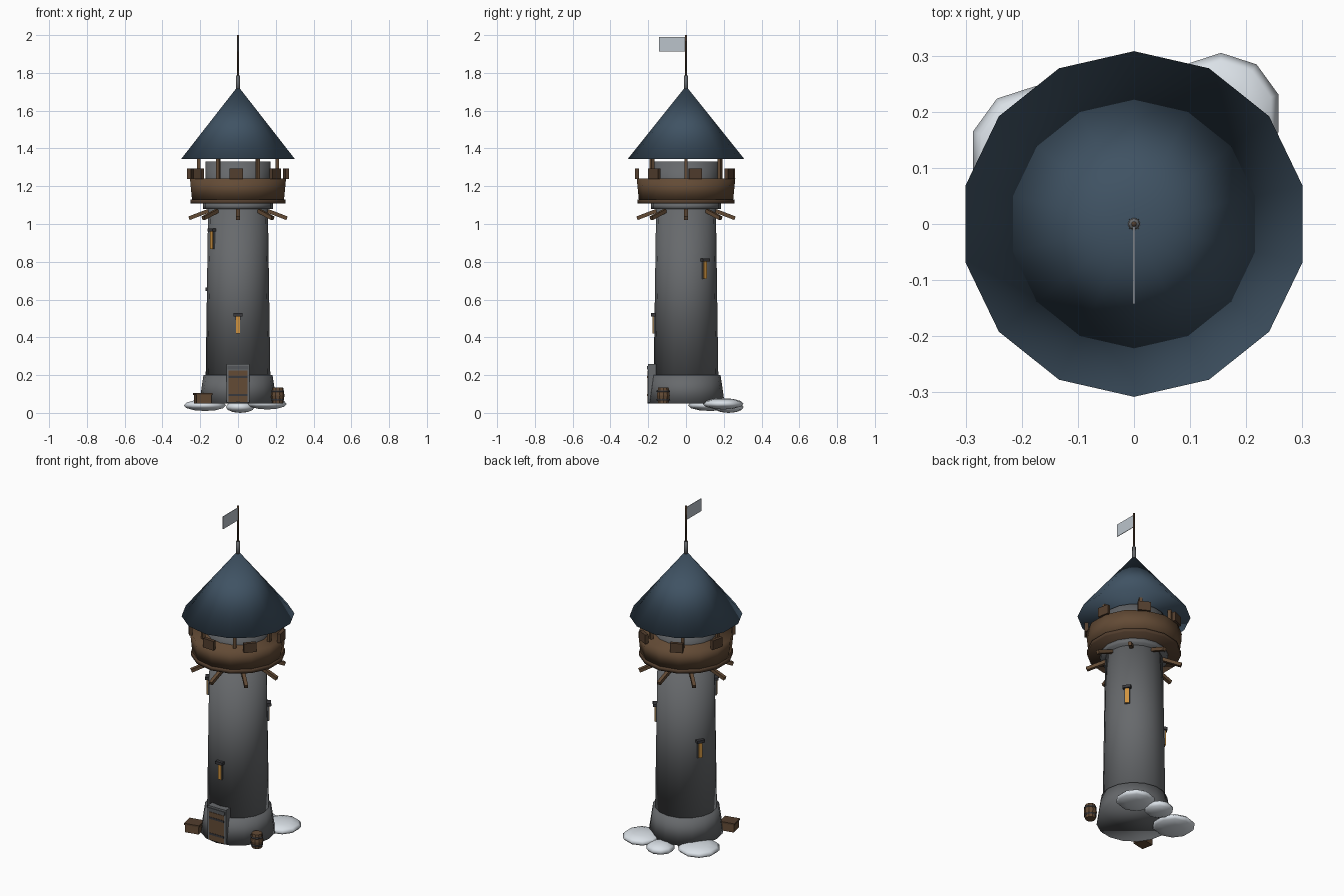
import bpy, bmesh, math
from mathutils import Matrix, Vector

if "Cube" in bpy.data.objects:
    bpy.data.objects.remove(bpy.data.objects["Cube"])


def material(name, rgb):
    m = bpy.data.materials.new(name)
    m.diffuse_color = (*rgb, 1)
    m.use_nodes = True
    m.node_tree.nodes["Principled BSDF"].inputs["Base Color"].default_value = m.diffuse_color
    return m


STONE = material("stone", (0.135, 0.142, 0.15))
DARK_STONE = material("dark_stone", (0.09, 0.097, 0.105))
SLATE = material("blue_slate", (0.05, 0.085, 0.125))
WOOD = material("wood", (0.125, 0.07, 0.036))
DARK_WOOD = material("dark_wood", (0.085, 0.048, 0.027))
IRON = material("iron", (0.04, 0.04, 0.045))
GLOW = material("amber_glass", (0.62, 0.29, 0.05))
SNOW = material("snow", (0.72, 0.77, 0.82))
CLOTH = material("pale_cloth", (0.5, 0.55, 0.6))


def finish(name, bm, mat, smooth=False):
    me = bpy.data.meshes.new(name)
    for f in bm.faces:
        f.smooth = smooth
    bm.to_mesh(me)
    bm.free()
    me.materials.append(mat)
    ob = bpy.data.objects.new(name, me)
    bpy.context.collection.objects.link(ob)
    return ob


def cylinder(name, r0, r1, z0, z1, sides, mat, x=0, y=0):
    bm = bmesh.new()
    bmesh.ops.create_cone(bm, cap_ends=True, segments=sides, radius1=r0, radius2=r1,
                          depth=z1 - z0, matrix=Matrix.Translation((x, y, (z0 + z1) / 2)))
    if r1 == 0:
        bmesh.ops.remove_doubles(bm, verts=bm.verts, dist=1e-5)
    return finish(name, bm, mat, True)


def box(name, size, centre, mat, angle=0, tilt=0):
    """Box whose local x points outward; the whole is turned about the tower axis."""
    bm = bmesh.new()
    m = (Matrix.Rotation(math.radians(angle), 4, 'Z') @ Matrix.Translation(centre)
         @ Matrix.Rotation(math.radians(tilt), 4, 'Y') @ Matrix.Diagonal((*size, 1)))
    bmesh.ops.create_cube(bm, size=1, matrix=m)
    return finish(name, bm, mat)


# Stone body
cylinder("tower_base", 0.205, 0.183, 0.05, 0.2, 16, STONE)
cylinder("tower_shaft", 0.171, 0.158, 0.2, 1.1, 16, STONE)
cylinder("stone_collar", 0.185, 0.185, 1.08, 1.11, 16, STONE)
cylinder("lookout_core", 0.172, 0.172, 1.11, 1.33, 16, STONE)

# Wooden lookout platform
cylinder("platform_floor", 0.257, 0.257, 1.108, 1.13, 14, DARK_WOOD)
cylinder("platform_wall", 0.25, 0.261, 1.13, 1.242, 14, WOOD)
for k in range(8):
    box("platform_bracket", (0.11, 0.02, 0.02), (0.208, 0, 1.05), WOOD, k * 45, 21)
for k in range(7):
    box("parapet_block", (0.02, 0.07, 0.055), (0.259, 0, 1.266), DARK_WOOD, -92 + k * 360 / 7)
for k in range(6):
    box("roof_post", (0.018, 0.018, 0.13), (0.208, 0, 1.29), WOOD, k * 60)

# Roof, finial, pole and flag
cylinder("roof", 0.308, 0, 1.345, 1.73, 14, SLATE)
cylinder("finial", 0.012, 0.01, 1.70, 1.787, 8, STONE)
cylinder("flag_pole", 0.005, 0.005, 1.78, 2.0, 8, DARK_WOOD)
box("flag", (0.003, 0.14, 0.076), (0, -0.073, 1.952), CLOTH)

# Slit windows spiralling up the shaft
for angle, z in ((-90, 0.42), (152, 0.555), (37, 0.71), (214, 0.868)):
    r = 0.171 - 0.0144 * (z - 0.2)
    box("window_frame", (0.02, 0.028, 0.095), (r - 0.006, 0, z + 0.047), DARK_STONE, angle)
    box("window_pane", (0.02, 0.021, 0.093), (r - 0.001, 0, z + 0.047), GLOW, angle)
    box("window_lintel", (0.03, 0.045, 0.017), (r + 0.002, 0, z + 0.1), IRON, angle)

# Door
box("door_surround", (0.05, 0.12, 0.205), (0.177, 0, 0.1575), STONE, -90)
box("door_lintel", (0.05, 0.112, 0.018), (0.181, 0, 0.24), DARK_STONE, -90)
box("door_leaf", (0.01, 0.098, 0.168), (0.2, 0, 0.141), WOOD, -90)
for z in (0.095, 0.19):
    box("door_strap", (0.006, 0.098, 0.012), (0.204, 0, z), IRON, -90)

# Barrel: lathed staves with two hoops
bm = bmesh.new()
profile = [bm.verts.new((r, 0, z)) for r, z in
           ((0, 0.05), (0.029, 0.05), (0.036, 0.092), (0.029, 0.135), (0, 0.135))]
edges = [bm.edges.new(p) for p in zip(profile, profile[1:])]
bmesh.ops.spin(bm, geom=profile + edges, cent=(0, 0, 0), axis=(0, 0, 1),
               angle=math.tau, steps=10)
bmesh.ops.remove_doubles(bm, verts=bm.verts, dist=1e-4)
bmesh.ops.recalc_face_normals(bm, faces=bm.faces)
bmesh.ops.translate(bm, verts=bm.verts, vec=Vector((0.21, -0.12, 0)))
finish("barrel", bm, WOOD)
for z in (0.07, 0.115):
    cylinder("barrel_hoop", 0.0355, 0.0355, z - 0.004, z + 0.004, 10, IRON, 0.21, -0.12)

# Crate with lid
crate = box("crate", (0.08, 0.07, 0.05), (0, 0, 0.075), WOOD, 12)
lid = box("crate_lid", (0.088, 0.078, 0.01), (0, 0, 0.1), DARK_WOOD, 12)
for ob in (crate, lid):
    ob.location = (-0.187, -0.147, 0)

# Snow mounds behind the tower
for x, y, z, r, h in ((0.155, 0.197, 0.048, 0.108, 0.03),
                      (0.012, 0.225, 0.031, 0.08, 0.031),
                      (-0.175, 0.128, 0.04, 0.118, 0.03)):
    bm = bmesh.new()
    bmesh.ops.create_uvsphere(bm, u_segments=10, v_segments=6, radius=1,
                              matrix=Matrix.Translation((x, y, z)) @ Matrix.Diagonal((r, r, h, 1)))
    finish("snow_mound", bm, SNOW, True)
